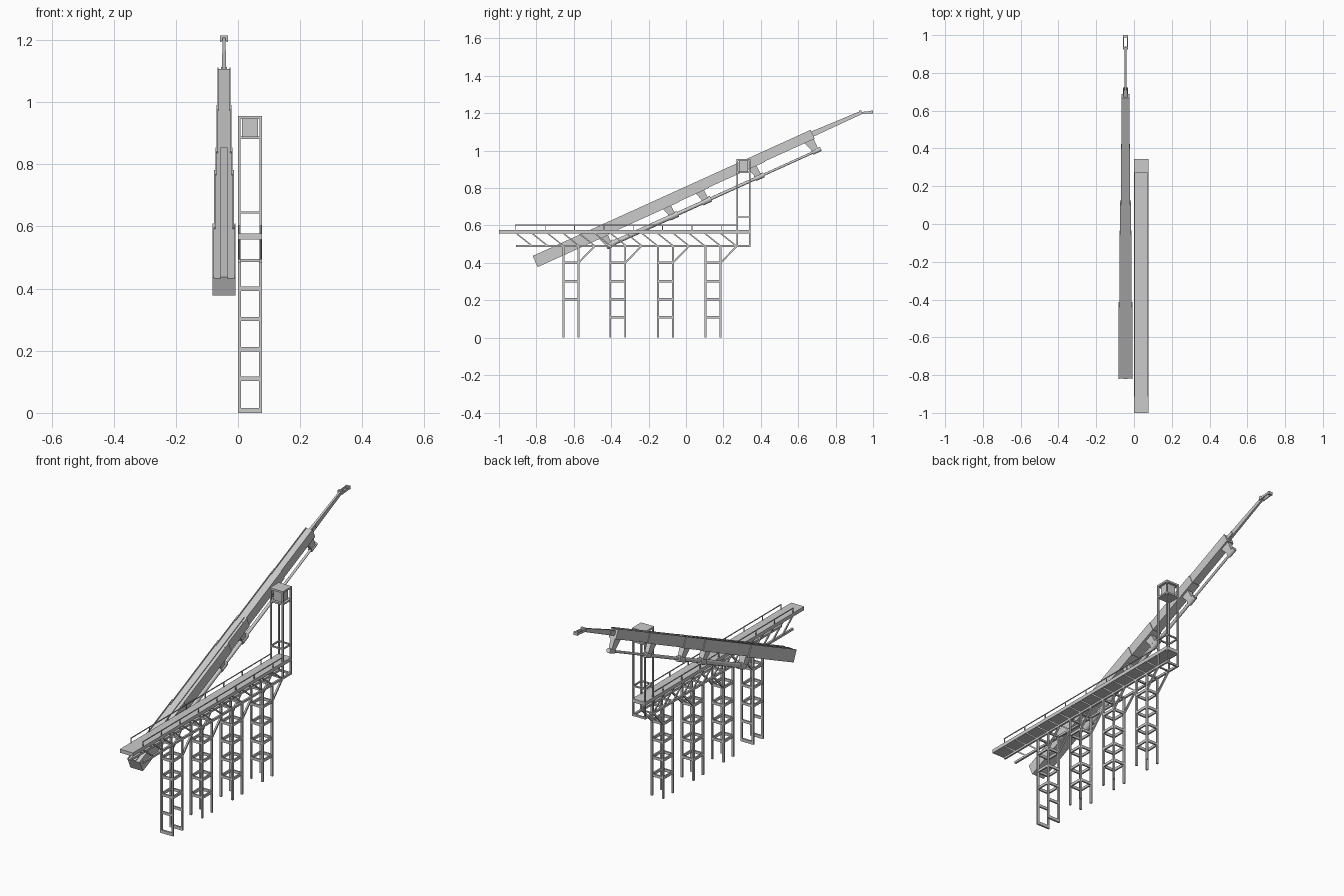
import bpy, bmesh, math
from mathutils import Vector, Matrix

if "Cube" in bpy.data.objects:
    bpy.data.objects.remove(bpy.data.objects["Cube"])

ANG = math.radians(24.4)          # boom elevation
CX = -0.045                       # boom centre line
W = 0.077                         # walkway width
D = Vector((0, math.cos(ANG), math.sin(ANG)))
N = Vector((0, -math.sin(ANG), math.cos(ANG)))
ORIGIN = Vector((CX, -0.82, 0.437))


def P(u, v, x=0.0):
    """Boom-local point: u along the boom, v above its top edge."""
    return ORIGIN + D * u + N * v + Vector((x, 0, 0))


def finish(name, bm, smooth=False):
    bmesh.ops.recalc_face_normals(bm, faces=bm.faces)
    me = bpy.data.meshes.new(name)
    bm.to_mesh(me)
    bm.free()
    ob = bpy.data.objects.new(name, me)
    bpy.context.collection.objects.link(ob)
    if smooth:
        bpy.context.view_layer.objects.active = ob
        ob.select_set(True)
        bpy.ops.object.shade_smooth_by_angle(angle=math.radians(40))
        ob.select_set(False)
    return ob


def frame(a, b):
    d = (b - a).normalized()
    s = Vector((1, 0, 0)) if abs(d.x) < 0.9 else Vector((0, 1, 0))
    s = (s - d * s.dot(d)).normalized()
    return d, s, d.cross(s)


def beam(bm, a, b, w, h, w2=None, h2=None):
    """Rectangular bar from a to b, w wide in x, optionally tapered."""
    a, b = Vector(a), Vector(b)
    d, s, t = frame(a, b)
    rings = []
    for p, ww, hh in ((a, w, h), (b, w2 or w, h2 or h)):
        rings.append([bm.verts.new(p + s * i * ww / 2 + t * j * hh / 2)
                      for i, j in ((-1, -1), (1, -1), (1, 1), (-1, 1))])
    r0, r1 = rings
    bm.faces.new(r0)
    bm.faces.new(r1)
    for i in range(4):
        j = (i + 1) % 4
        bm.faces.new((r0[i], r0[j], r1[j], r1[i]))


def box(bm, x0, x1, y0, y1, z0, z1):
    xm, zm = (x0 + x1) / 2, (z0 + z1) / 2
    beam(bm, (xm, y0, zm), (xm, y1, zm), x1 - x0, z1 - z0)


def tube(bm, a, b, r, seg=16):
    d, s, t = frame(a, b)
    m = Matrix((s, t, d)).transposed().to_4x4()
    m.translation = (a + b) / 2
    bmesh.ops.create_cone(bm, cap_ends=True, segments=seg, radius1=r, radius2=r,
                          depth=(b - a).length, matrix=m)


# Telescopic boom sections with raised side lips
ends = [0, 0.417, 0.835, 1.01, 1.34, 1.632]
halfs = [0.037, 0.032, 0.028, 0.024, 0.021]
depths = [0.065, 0.061, 0.058, 0.055, 0.052]
for i, (hw, dp) in enumerate(zip(halfs, depths)):
    bm = bmesh.new()
    u0, u1 = max(0, ends[i] - 0.03), ends[i + 1]
    beam(bm, P(u0, -0.005 - (dp - 0.005) / 2), P(u1, -0.005 - (dp - 0.005) / 2), 2 * hw, dp - 0.005)
    for s in (-1, 1):
        beam(bm, P(u0, -0.003, s * (hw - 0.002)), P(u1, -0.003, s * (hw - 0.002)), 0.004, 0.006)
    finish(f"boom_section_{i + 1}", bm)

# Raised spine along the lower boom
bm = bmesh.new()
beam(bm, P(0, -0.003), P(1.01, -0.003), 0.023, 0.006)
finish("boom_spine", bm)

# Tapered jib and forked tip
bm = bmesh.new()
tip0, tip1 = Vector((CX, 0.935, 1.203)), Vector((CX, 1.0, 1.207))
beam(bm, P(1.61, -0.024), tip0, 0.013, 0.030, 0.010, 0.018)
beam(bm, P(1.63, -0.024), P(1.67, -0.024), 0.020, 0.02)
finish("jib", bm)
bm = bmesh.new()
for s in (-1, 1):
    off = Vector((s * 0.010, 0, 0))
    beam(bm, tip0 + off + Vector((0, -0.01, -0.003)), tip1 + off, 0.005, 0.012)
for y in (0.932, 0.994):
    box(bm, CX - 0.0125, CX + 0.0125, y - 0.006, y + 0.006, 1.199, 1.214)
finish("jib_tip", bm)

# Hydraulic ram below the boom, stepping thinner upwards
V = -0.115
bm = bmesh.new()
for u0, u1, r in ((0.39, 0.79, 0.013), (0.79, 0.98, 0.0105), (0.98, 1.29, 0.0085), (1.29, 1.63, 0.0065)):
    tube(bm, P(u0, V), P(u1, V), r)
for u, r in ((0.405, 0.018), (0.775, 0.017), (0.97, 0.016), (1.28, 0.014), (1.615, 0.012)):
    tube(bm, P(u - 0.025, V), P(u + 0.025, V), r)
finish("hydraulic_ram", bm, True)

# Brackets tying the ram to each boom section
bm = bmesh.new()
for u, w, l in ((0.385, 0.04, 0.06), (0.76, 0.034, 0.05), (0.955, 0.032, 0.05),
                (1.265, 0.028, 0.05), (1.6, 0.026, 0.055)):
    beam(bm, P(u, -0.045), P(u + 0.012, V), w, l, w * 0.7, 0.03)
finish("ram_brackets", bm)

# Walkway deck
bm = bmesh.new()
box(bm, 0, W, -1, 0.345, 0.558, 0.577)
finish("walkway_deck", bm)

# Lower truss: chords, diagonals and cross bars
SIDES = (0.005, W - 0.005)
bm = bmesh.new()
for x in SIDES:
    beam(bm, (x, -0.91, 0.49), (x, 0.345, 0.49), 0.01, 0.011)
    for i in range(14):
        y = -0.91 + i * 0.084
        beam(bm, (x, y, 0.56), (x, y + 0.085, 0.492), 0.006, 0.007)
for y in (-0.655, -0.575, -0.405, -0.325, -0.15, -0.07, 0.105, 0.185, 0.34):
    beam(bm, (0, y, 0.49), (W, y, 0.49), 0.01, 0.01)
finish("walkway_truss", bm)

# Handrails
bm = bmesh.new()
for x in (0.003, W - 0.003):
    beam(bm, (x, -0.913, 0.602), (x, 0.27, 0.602), 0.004, 0.004)
    for i in range(8):
        y = -0.91 + i * 0.157
        beam(bm, (x, y, 0.575), (x, y, 0.602), 0.004, 0.004)
finish("handrails", bm)

# Support towers with rungs and knee braces
for k, y0 in enumerate((-0.655, -0.405, -0.15, 0.105)):
    bm = bmesh.new()
    y1 = y0 + 0.08
    for x in SIDES:
        for y in (y0, y1):
            beam(bm, (x, y, 0), (x, y, 0.49), 0.01, 0.01)
        for z in (0.11, 0.205, 0.302, 0.40):
            if k or z > 0.15:
                beam(bm, (x, y0, z), (x, y1, z), 0.008, 0.014)
        beam(bm, (x, y1, 0.40), (x, y1 + 0.085, 0.488), 0.009, 0.009)
    for y in (y0, y1):
        for z in (0.11, 0.205, 0.302, 0.40):
            beam(bm, (0.005, y, z), (W - 0.005, y, z), 0.008, 0.014)
        if k == 0:
            beam(bm, (0, y, 0.008), (W, y, 0.008), 0.01, 0.016)
    finish(f"support_tower_{k + 1}", bm)

# Lookout tower posts and rungs
bm = bmesh.new()
Y0, Y1 = 0.274, 0.341
for x in (0.004, W - 0.004):
    for y in (Y0, Y1):
        beam(bm, (x, y, 0.485), (x, y, 0.95), 0.008, 0.008)
    for z in (0.49, 0.645):
        beam(bm, (x, Y0, z), (x, Y1, z), 0.007, 0.007)
for y in (Y0, Y1):
    for z in (0.49, 0.645):
        beam(bm, (0, y, z), (W, y, z), 0.007, 0.007)
finish("lookout_tower", bm)

# Lookout cabin
bm = bmesh.new()
box(bm, 0, W, 0.27, 0.345, 0.946, 0.956)
box(bm, 0, W, 0.27, 0.345, 0.881, 0.890)
box(bm, 0.013, W - 0.013, 0.283, 0.332, 0.888, 0.948)
finish("lookout_cabin", bm)
